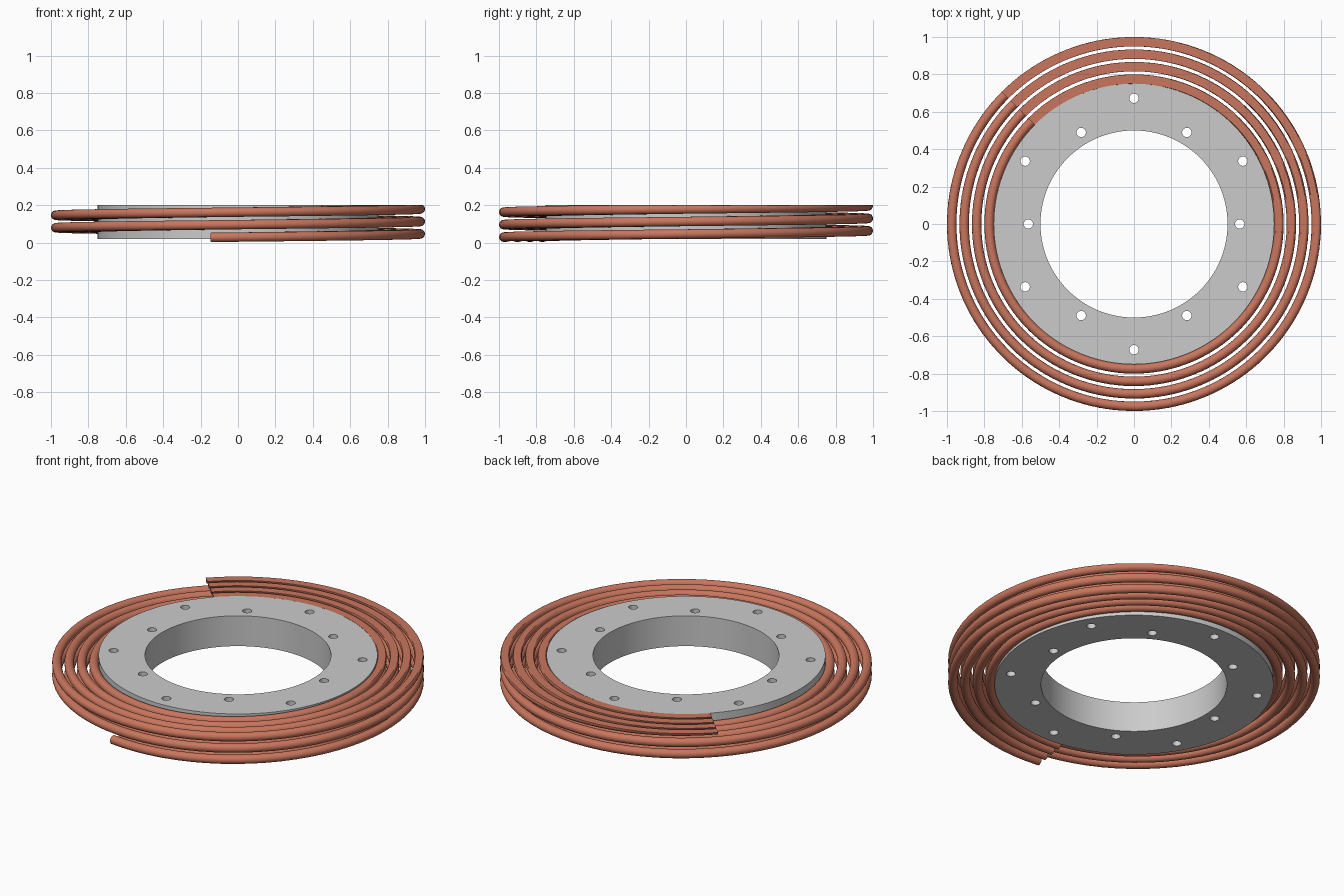
import bpy, bmesh
from math import sin, cos, pi, radians

if "Cube" in bpy.data.objects:
    bpy.data.objects.remove(bpy.data.objects["Cube"])

TOP = 0.2          # height where the windings are ground flat with the ring
TUBE = 0.025
PITCH = 0.2 / 3

copper = bpy.data.materials.new("copper")
copper.diffuse_color = (0.58, 0.18, 0.11, 1)
copper.use_nodes = True
copper.node_tree.nodes["Principled BSDF"].inputs["Base Color"].default_value = copper.diffuse_color


def finish(name, bm, mat=None):
    bmesh.ops.recalc_face_normals(bm, faces=bm.faces)
    me = bpy.data.meshes.new(name)
    bm.to_mesh(me)
    bm.free()
    ob = bpy.data.objects.new(name, me)
    bpy.context.collection.objects.link(ob)
    if mat:
        me.materials.append(mat)
    return ob


def smooth(ob):
    bpy.ops.object.select_all(action='DESELECT')
    ob.select_set(True)
    bpy.context.view_layer.objects.active = ob
    bpy.ops.object.shade_smooth_by_angle(angle=radians(30))


def sweep(bm, loops, closed):
    """Skin a list of vertex loops; close the path or cap its ends."""
    n, m = len(loops), len(loops[0])
    for i in range(n if closed else n - 1):
        a, b = loops[i], loops[(i + 1) % n]
        for j in range(m):
            k = (j + 1) % m
            bm.faces.new((a[j], a[k], b[k], b[j]))
    if not closed:
        bm.faces.new(loops[0])
        bm.faces.new(loops[-1])


# flat mounting ring
bm = bmesh.new()
profile = [(0.5, 0.02), (0.75, 0.02), (0.75, TOP), (0.5, TOP)]
sweep(bm, [[bm.verts.new((r * cos(a), r * sin(a), z)) for r, z in profile]
           for a in (2 * pi * i / 144 for i in range(144))], True)
ring = finish("mounting_ring", bm)

# bolt holes, alternating between two bolt circles
bm = bmesh.new()
for i in range(12):
    r, a = (0.565, 0.672)[i % 2], i * pi / 6
    hole = bmesh.ops.create_cone(bm, cap_ends=True, segments=32, radius1=TUBE,
                                 radius2=TUBE, depth=0.4)
    bmesh.ops.translate(bm, verts=hole["verts"],
                        vec=(r * cos(a), r * sin(a), 0.11))
cutter = finish("bolt_hole_cutter", bm)
cutter.hide_render = True
mod = ring.modifiers.new("bolt_holes", 'BOOLEAN')
mod.object = cutter
mod.operation = 'DIFFERENCE'
mod.solver = 'EXACT'
bpy.context.view_layer.objects.active = ring
bpy.ops.object.modifier_apply(modifier=mod.name)
bpy.data.objects.remove(cutter)
smooth(ring)

# four concentric helical windings, flattened where they reach the top plane
START, END, STEPS, SIDES = radians(-98.5), radians(135 + 720), 200, 32
for c in range(4):
    radius = 0.775 + c * PITCH
    bm = bmesh.new()
    loops = []
    for i in range(STEPS + 1):
        a = START + (END - START) * i / STEPS
        zc = 0.028 + PITCH * (a - START) / (2 * pi)
        loop = []
        for j in range(SIDES):
            t = 2 * pi * j / SIDES
            r = radius + TUBE * cos(t)
            z = min(zc + TUBE * sin(t), TOP)
            loop.append(bm.verts.new((r * cos(a), r * sin(a), z)))
        loops.append(loop)
    sweep(bm, loops, False)
    smooth(finish(f"winding_{c + 1}", bm, copper))
